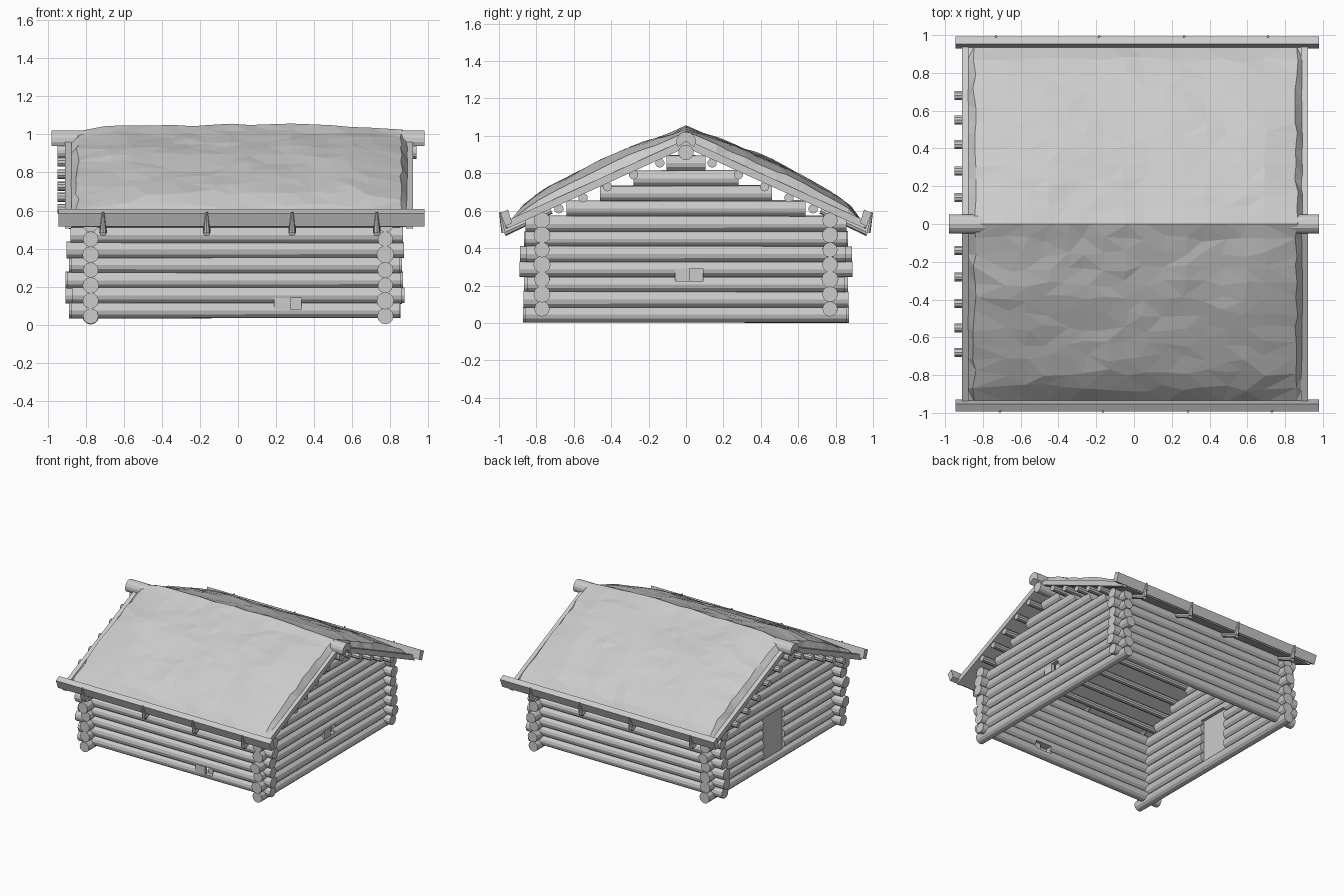
import bpy, bmesh, math, random
from mathutils import Vector, noise

if "Cube" in bpy.data.objects:
    bpy.data.objects.remove(bpy.data.objects["Cube"])

random.seed(4)
SLOPE, APEX = 0.454, 0.946          # underside of the roof deck


def under(y):
    return APEX - SLOPE * abs(y)


def rod(name, a, b, r1, r2, sides=12):
    a, b = Vector(a), Vector(b)
    d = b - a
    bpy.ops.mesh.primitive_cone_add(vertices=sides, radius1=r1, radius2=r2, depth=d.length,
                                    location=(a + b) / 2,
                                    rotation=d.to_track_quat('Z', 'Y').to_euler())
    ob = bpy.context.object
    ob.name = name
    return ob


def box(name, lo, hi):
    bpy.ops.mesh.primitive_cube_add(size=1, location=[(p + q) / 2 for p, q in zip(lo, hi)])
    ob = bpy.context.object
    ob.name = name
    ob.scale = [q - p for p, q in zip(lo, hi)]
    return ob


def finish(name, bm):
    bmesh.ops.recalc_face_normals(bm, faces=bm.faces)
    me = bpy.data.meshes.new(name)
    bm.to_mesh(me)
    bm.free()
    ob = bpy.data.objects.new(name, me)
    bpy.context.collection.objects.link(ob)
    return ob


def prism(name, pts, x0, x1):
    # y-z profile extruded along x
    bm = bmesh.new()
    a = [bm.verts.new((x0, y, z)) for y, z in pts]
    b = [bm.verts.new((x1, y, z)) for y, z in pts]
    bm.faces.new(a)
    bm.faces.new(b[::-1])
    for i in range(len(pts)):
        j = (i + 1) % len(pts)
        bm.faces.new((a[i], a[j], b[j], b[i]))
    return finish(name, bm)


def cutter(name, lo, hi):
    ob = box(name, lo, hi)
    ob.hide_render = True
    ob.display_type = 'WIRE'
    return ob


def cut(log, z, tool, z0, z1):
    if z0 - 0.045 < z < z1 + 0.045:
        m = log.modifiers.new("opening", 'BOOLEAN')
        m.operation = 'DIFFERENCE'
        m.object = tool
        m.solver = 'EXACT'


def rad():
    return random.uniform(0.040, 0.046)


# openings
door_cut = cutter("door_cutter", (-0.9, -0.10, 0.08), (-0.65, 0.16, 0.43))
front_cut = cutter("front_hatch_cutter", (0.19, -0.9, 0.078), (0.335, -0.65, 0.14))
side_cut = cutter("side_hatch_cutter", (0.65, -0.058, 0.222), (0.9, 0.09, 0.29))

# long walls, logs along x
for s, side in ((-1, "front"), (1, "back")):
    for i in range(7):
        z = 0.075 + 0.079 * i
        log = rod(f"{side}_wall_log", (-random.uniform(0.87, 0.91), s * 0.77, z),
                  (random.uniform(0.85, 0.88), s * 0.77, z), rad(), rad())
        if s < 0:
            cut(log, z, front_cut, 0.078, 0.14)

# gable walls, logs along y, shortened under the roof
for s, side in ((-1, "left"), (1, "right")):
    for i in range(11):
        z = 0.044 + 0.081 * i
        half = random.uniform(0.85, 0.90)
        if z > 0.55:
            half = max(0.06, (APEX - 0.045 - z) / SLOPE)
        log = rod(f"{side}_gable_log", (s * 0.775, -half, z), (s * 0.775, half, z), rad(), rad())
        if s < 0:
            cut(log, z, door_cut, 0.08, 0.43)
        else:
            cut(log, z, side_cut, 0.222, 0.29)

# door and sliding hatches
box("door", (-0.795, -0.10, 0.08), (-0.765, 0.16, 0.43))
box("front_hatch_shutter", (0.19, -0.815, 0.078), (0.275, -0.79, 0.14))
box("front_hatch_back", (0.275, -0.775, 0.078), (0.335, -0.755, 0.14))
box("side_hatch_shutter", (0.79, -0.058, 0.222), (0.82, 0.018, 0.29))
box("side_hatch_back", (0.755, 0.018, 0.222), (0.78, 0.09, 0.29))

# ridge pole and purlins
rod("ridge_pole", (-0.95, 0, 0.912), (0.94, 0, 0.912), 0.041, 0.041, 14)
for s in (-1, 1):
    for y in (0.14, 0.28, 0.42, 0.55, 0.68):
        z = under(y) - 0.027
        rod("purlin", (-0.95, s * y, z), (0.91, s * y, z), 0.025, 0.025, 10)


# roof deck and gable edge boards
def chevron(e, lo, hi):
    return [(-e, under(e) + lo), (0, APEX + lo), (e, under(e) + lo),
            (e, under(e) + hi), (0, APEX + hi), (-e, under(e) + hi)]


prism("roof_deck", chevron(0.955, 0, 0.025), -0.89, 0.90)
prism("left_barge_board", chevron(0.955, -0.008, 0.036), -0.91, -0.875)
prism("right_barge_board", chevron(0.955, -0.008, 0.036), 0.885, 0.92)

# ridge cap: round log with a notch that sits on the roof
arc = [(0.052 * math.cos(math.radians(t)), 0.97 + 0.052 * math.sin(math.radians(t)))
       for t in range(-35, 216, 25)]
prism("ridge_cap_log", arc + [(0, 0.972)], -0.98, 0.98)

# eave boards held by hooked pegs
for s in (-1, 1):
    prism("eave_board", [(s * 0.992, 0.585), (s * 0.952, 0.607), (s * 0.930, 0.535),
                         (s * 0.966, 0.517)], -0.945, 0.98)
    for x in (-0.71, -0.165, 0.285, 0.73):
        x += 0.0 if s < 0 else -0.02
        rod("peg_tip", (x, s * 0.968, 0.485), (x, s * 0.994, 0.592), 0.019, 0.006, 8)
        rod("peg_shank", (x, s * 0.972, 0.483), (x, s * 0.72, under(0.72) - 0.02), 0.02, 0.016, 8)

# lumpy turf blanket, low-poly
NX, NY = 17, 24
EDGE, PLATEAU = 0.945, 0.075
bm = bmesh.new()
grid = []
for i in range(NX + 1):
    row = []
    for j in range(NY + 1):
        rim = i in (0, NX) or j in (0, NY)
        u = -0.885 + 1.785 * i / NX
        v = -EDGE + 2 * EDGE * j / NY
        if i in (1, NX - 1):
            u += 0.065 * (-1 if i == 1 else 1)
        base = under(v) + 0.022
        if not rim:
            u += random.uniform(-0.02, 0.02) * (0.5 if i in (1, NX - 1) else 1)
            if j != NY // 2:
                v += random.uniform(-0.02, 0.02)
            a = abs(v)
            t = PLATEAU + 0.03 * math.sin(math.pi * min(a / 0.85, 1))
            t *= min(1, 0.35 + (EDGE - a) / 0.2)
            if i in (1, NX - 1):
                t *= 0.62
            elif i in (2, NX - 2):
                t *= 0.9
            t += 0.014 * noise.noise(Vector((u * 4, v * 4, 1.7))) + random.uniform(-0.005, 0.005)
            base = under(v) + 0.022 + max(t, 0.012)
            if j == NY // 2:
                base += 0.008
        row.append(bm.verts.new((u, v, base)))
    grid.append(row)
for i in range(NX):
    for j in range(NY):
        bm.faces.new((grid[i][j], grid[i + 1][j], grid[i + 1][j + 1], grid[i][j + 1]))
bmesh.ops.triangulate(bm, faces=bm.faces[:])
finish("turf_roof", bm)
